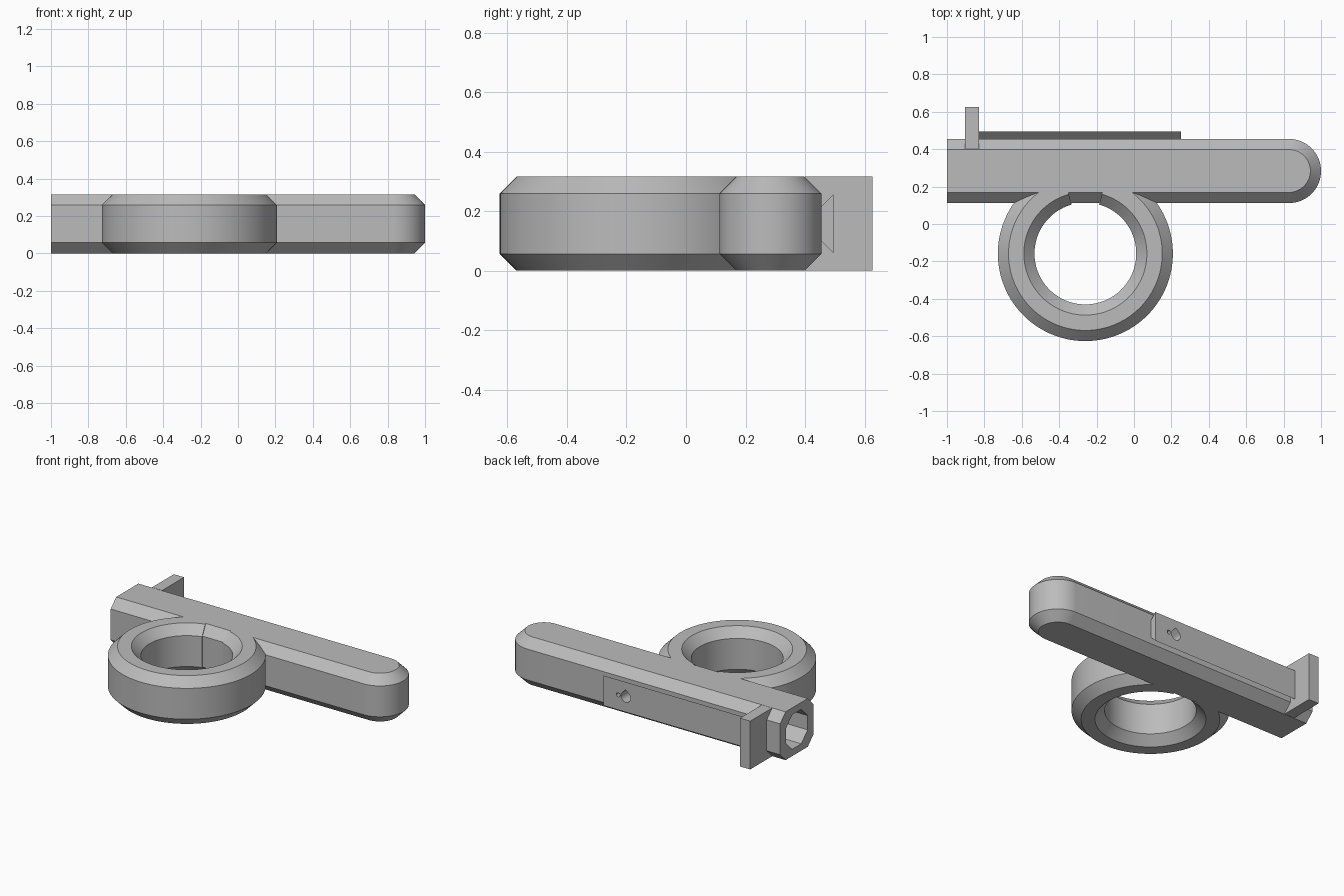
import bpy, bmesh, math
from mathutils import Vector

H, CH = 0.316, 0.057            # overall height and chamfer
BAR_Y, BAR_R = 0.2835, 0.1715   # bar centre line and half width
RING = Vector((-0.26, -0.158, 0))

old = bpy.data.objects.get("Cube")
if old:
    bpy.data.objects.remove(old, do_unlink=True)

grey = bpy.data.materials.new("plain grey")
grey.use_nodes = True
colour = (0.5, 0.5, 0.5, 1)
grey.diffuse_color = colour
grey.node_tree.nodes["Principled BSDF"].inputs["Base Color"].default_value = colour


def loft(name, loops, closed=False):
    """Skin a list of equal loops; cap the ends unless closed."""
    bm = bmesh.new()
    rows = [[bm.verts.new(p) for p in loop] for loop in loops]
    n = len(rows[0])
    pairs = list(zip(rows, rows[1:])) + ([(rows[-1], rows[0])] if closed else [])
    for a, b in pairs:
        for i in range(n):
            j = (i + 1) % n
            bm.faces.new((a[i], a[j], b[j], b[i]))
    if not closed:
        bm.faces.new(rows[0])
        bm.faces.new(rows[-1])
    bmesh.ops.recalc_face_normals(bm, faces=bm.faces)
    mesh = bpy.data.meshes.new(name)
    bm.to_mesh(mesh)
    bm.free()
    mesh.materials.append(grey)
    obj = bpy.data.objects.new(name, mesh)
    bpy.context.collection.objects.link(obj)
    return obj


def prism_x(name, yz, x0, x1):
    return loft(name, [[(x, y, z) for y, z in yz] for x in (x0, x1)])


def prism_y(name, xz, y0, y1):
    return loft(name, [[(x, y, z) for x, z in xz] for y in (y0, y1)])


def circle(cx, cy, r, n, start=0.0):
    return [(cx + r * math.cos(start + math.tau * i / n),
             cy + r * math.sin(start + math.tau * i / n)) for i in range(n)]


def combine(target, tool, operation):
    mod = target.modifiers.new(tool.name, "BOOLEAN")
    mod.operation, mod.solver, mod.object = operation, "EXACT", tool
    bpy.context.view_layer.objects.active = target
    bpy.ops.object.modifier_apply(modifier=mod.name)
    bpy.data.objects.remove(tool, do_unlink=True)


# Bar: flat at one end, rounded at the other, chamfered top and bottom
def bar_loop(inset, z):
    r, n = BAR_R - inset, 32
    arc = [(1 - BAR_R + r * math.cos(a), BAR_Y + r * math.sin(a), z)
           for a in (math.pi * (i / n - 0.5) for i in range(n + 1))]
    return [(-1, BAR_Y - r, z)] + arc + [(-1, BAR_Y + r, z)]


levels = [(CH, 0), (0, CH), (0, H - CH), (CH, H)]
body = loft("ring_and_bar_body", [bar_loop(i, z) for i, z in levels])

# Ring: chamfered section swept around, left open where it meets the bar
R_OUT, R_IN = 0.468, 0.272
section = [(R_OUT - i, z) for i, z in levels] + [(R_IN + i, z) for i, z in reversed(levels)]
gap, steps = math.radians(15.6), 96
sweep = []
for s in range(steps + 1):
    a = math.pi / 2 + gap + (math.tau - 2 * gap) * s / steps
    sweep.append([RING + Vector((r * math.cos(a), r * math.sin(a), z)) for r, z in section])
combine(body, loft("ring", sweep), "UNION")

# Dovetail rail along the back
mid = H / 2
rail = [(0.435, mid - 0.038), (0.495, mid - 0.098), (0.495, mid + 0.098), (0.435, mid + 0.038)]
combine(body, prism_x("dovetail_rail", rail, -0.86, 0.25), "UNION")

# Stop arm sticking out of the back
arm = [(-0.903, 0), (-0.829, 0), (-0.829, H), (-0.903, H)]
combine(body, prism_y("stop_arm", arm, 0.40, 0.626), "UNION")

# Octagonal bore in the flat end
bore = circle(BAR_Y, mid, 0.122, 8, math.pi / 8)
combine(body, prism_x("bore_cutter", bore, -1.1, 0.2), "DIFFERENCE")

# Teardrop hole and pin hole through the rail
r = 0.034
tear = [(0.09 + r * math.cos(a), mid + r * math.sin(a))
        for a in (math.radians(135 + 270 * i / 24) for i in range(25))]
tear.append((0.09, mid + r * math.sqrt(2)))
combine(body, prism_y("teardrop_cutter", tear, 0.3, 0.6), "DIFFERENCE")
combine(body, prism_y("pin_hole_cutter", circle(0.145, mid, 0.013, 16), 0.3, 0.6), "DIFFERENCE")

# Smooth the curves, keep the chamfer edges crisp
bpy.ops.object.select_all(action="DESELECT")
body.select_set(True)
bpy.context.view_layer.objects.active = body
bpy.ops.object.shade_smooth_by_angle(angle=math.radians(25))
